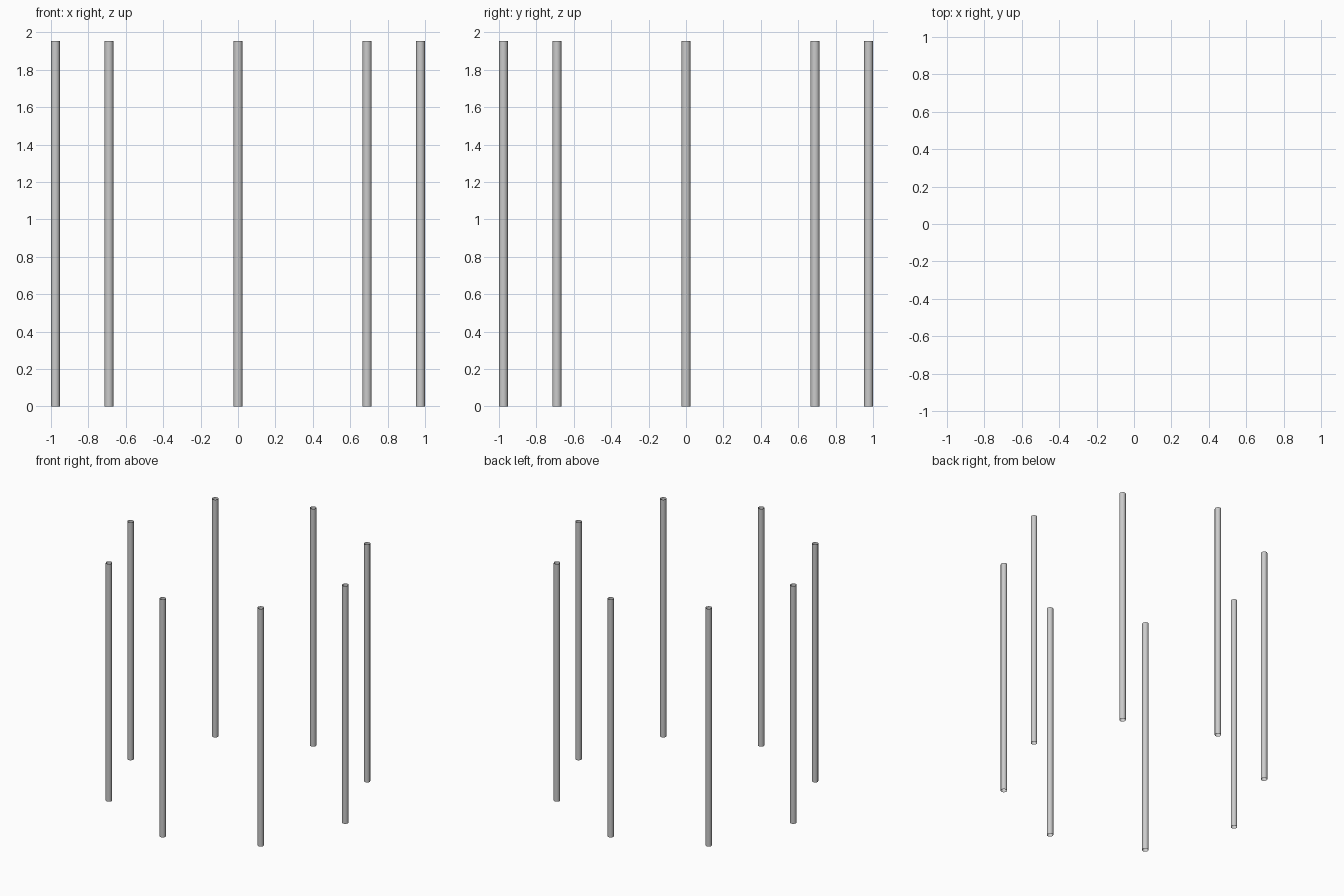
import bpy, math

if "Cube" in bpy.data.objects:
    bpy.data.objects.remove(bpy.data.objects["Cube"])

POLES = 8
RING = 0.976      # distance of each pole axis from the centre
RADIUS = 0.024
HEIGHT = 1.953

# ring of slim upright open-ended tubes
for i in range(POLES):
    a = 2 * math.pi * i / POLES
    bpy.ops.mesh.primitive_cylinder_add(
        vertices=16, radius=RADIUS, depth=HEIGHT, end_fill_type='NOTHING',
        location=(RING * math.cos(a), RING * math.sin(a), HEIGHT / 2),
        rotation=(0, 0, a))
    pole = bpy.context.object
    pole.name = f"pole_{i + 1}"
    bpy.ops.object.shade_smooth_by_angle()
